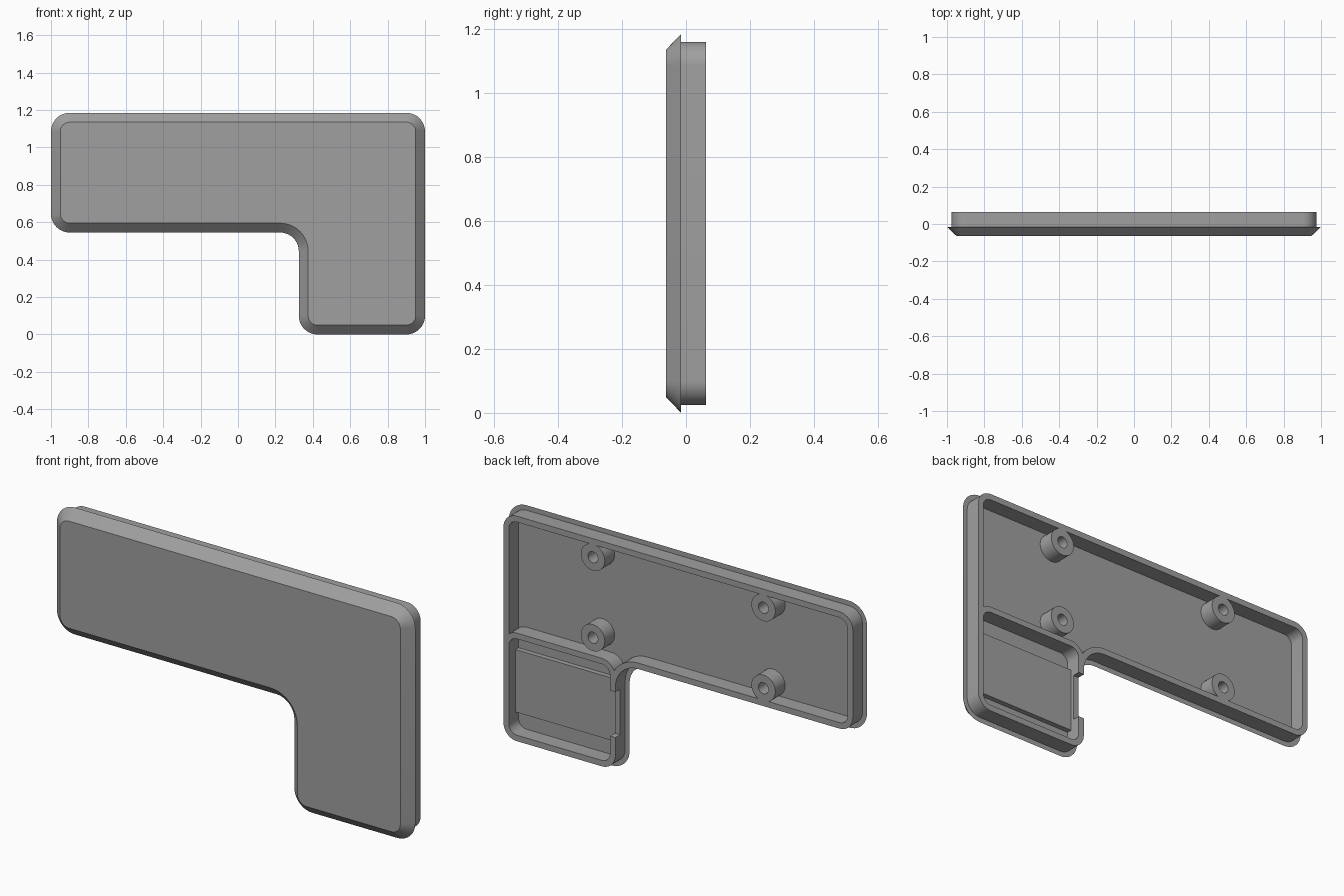
import bpy, bmesh, math
from mathutils import Vector

if "Cube" in bpy.data.objects:
    bpy.data.objects.remove(bpy.data.objects["Cube"])

grey = bpy.data.materials.new("grey_plastic")
grey.diffuse_color = (0.35, 0.35, 0.35, 1)
grey.use_nodes = True
grey.node_tree.nodes["Principled BSDF"].inputs["Base Color"].default_value = grey.diffuse_color

FRONT, FLANGE, BACK = -0.063, -0.015, 0.063   # depth levels along y


def rounded(corners, r, d=0.0, seg=10):
    """Counter-clockwise right-angled outline in x/z, inset by d, with filleted corners."""
    pts = []
    n = len(corners)
    for i in range(n):
        p, q, s = (Vector(corners[j % n]) for j in (i - 1, i, i + 1))
        a, b = (q - p).normalized(), (s - q).normalized()
        convex = a.x * b.y - a.y * b.x > 0
        rad = r - d if convex else r + d
        q = q + d * (Vector((-a.y, a.x)) + Vector((-b.y, b.x)))
        c = q + (b - a) * rad
        for k in range(seg + 1):
            t = math.pi / 2 * k / seg
            pts.append(c + rad * (a * math.sin(t) - b * math.cos(t)))
    return pts


def circle(x, z, r, seg=32):
    return [Vector((x + r * math.cos(2 * math.pi * k / seg),
                    z + r * math.sin(2 * math.pi * k / seg))) for k in range(seg)]


def loft(name, sections, ring=False):
    """Join (outline, y) sections; cap both ends, or close into a ring."""
    bm = bmesh.new()
    loops = [[bm.verts.new((p.x, y, p.y)) for p in pts] for pts, y in sections]
    pairs = list(zip(loops, loops[1:]))
    if ring:
        pairs.append((loops[-1], loops[0]))
    else:
        bm.faces.new(loops[0])
        bm.faces.new(loops[-1])
    for l0, l1 in pairs:
        for k in range(len(l0)):
            m = (k + 1) % len(l0)
            bm.faces.new((l0[k], l0[m], l1[m], l1[k]))
    bmesh.ops.recalc_face_normals(bm, faces=bm.faces)
    me = bpy.data.meshes.new(name)
    bm.to_mesh(me)
    bm.free()
    me.materials.append(grey)
    ob = bpy.data.objects.new(name, me)
    bpy.context.collection.objects.link(ob)
    return ob


def box(name, x0, x1, y0, y1, z0, z1):
    pts = [Vector(p) for p in ((x0, z0), (x1, z0), (x1, z1), (x0, z1))]
    return loft(name, [(pts, y0), (pts, y1)])


# L-shaped shell: bevelled front, flange step, rim wall and recessed floor
ell = [(0.325, 0), (1, 0), (1, 1.185), (-1, 1.185), (-1, 0.545), (0.325, 0.545)]
shell = loft("shell", [(rounded(ell, 0.1, d), y) for d, y in (
    (0.05, FRONT), (0, FLANGE), (0.025, FLANGE),
    (0.025, BACK), (0.055, BACK), (0.055, FLANGE))])

# compartment wall inside the leg
x0, x1, z0, z1 = 0.351, 0.974, 0.026, 0.57
rect = [(x0, z0), (x1, z0), (x1, z1), (x0, z1)]
wall_out, wall_in = rounded(rect, 0.075), rounded(rect, 0.075, 0.029)
wall = loft("compartment_wall", [(wall_out, FLANGE - 0.01), (wall_out, BACK),
                                 (wall_in, BACK), (wall_in, FLANGE - 0.01)], ring=True)

# raised platform across the compartment
platform = box("compartment_platform", 0.37, 0.955, FLANGE - 0.01, 0.01, 0.14, 0.455)

# finger notch through the inner side of the leg
cutter = box("notch_cutter", 0.3, 0.41, 0.025, 0.1, 0.19, 0.42)
cutter.hide_render = True
for ob in (shell, wall):
    mod = ob.modifiers.new("notch", 'BOOLEAN')
    mod.operation = 'DIFFERENCE'
    mod.solver = 'EXACT'
    mod.object = cutter
    bpy.context.view_layer.objects.active = ob
    bpy.ops.object.modifier_apply(modifier=mod.name)
bpy.data.objects.remove(cutter)

# four hollow screw bosses
parts = [shell, wall, platform]
for x in (-0.476, 0.476):
    for z in (0.66, 1.066):
        out, hole = circle(x, z, 0.067), circle(x, z, 0.028)
        parts.append(loft("screw_boss", [(out, FLANGE - 0.01), (out, BACK),
                                         (hole, BACK), (hole, FLANGE - 0.01)], ring=True))

# smooth the curved walls, keep edges sharp
bpy.ops.object.select_all(action='DESELECT')
for ob in parts:
    ob.select_set(True)
bpy.context.view_layer.objects.active = shell
bpy.ops.object.shade_smooth_by_angle(angle=math.radians(30))
